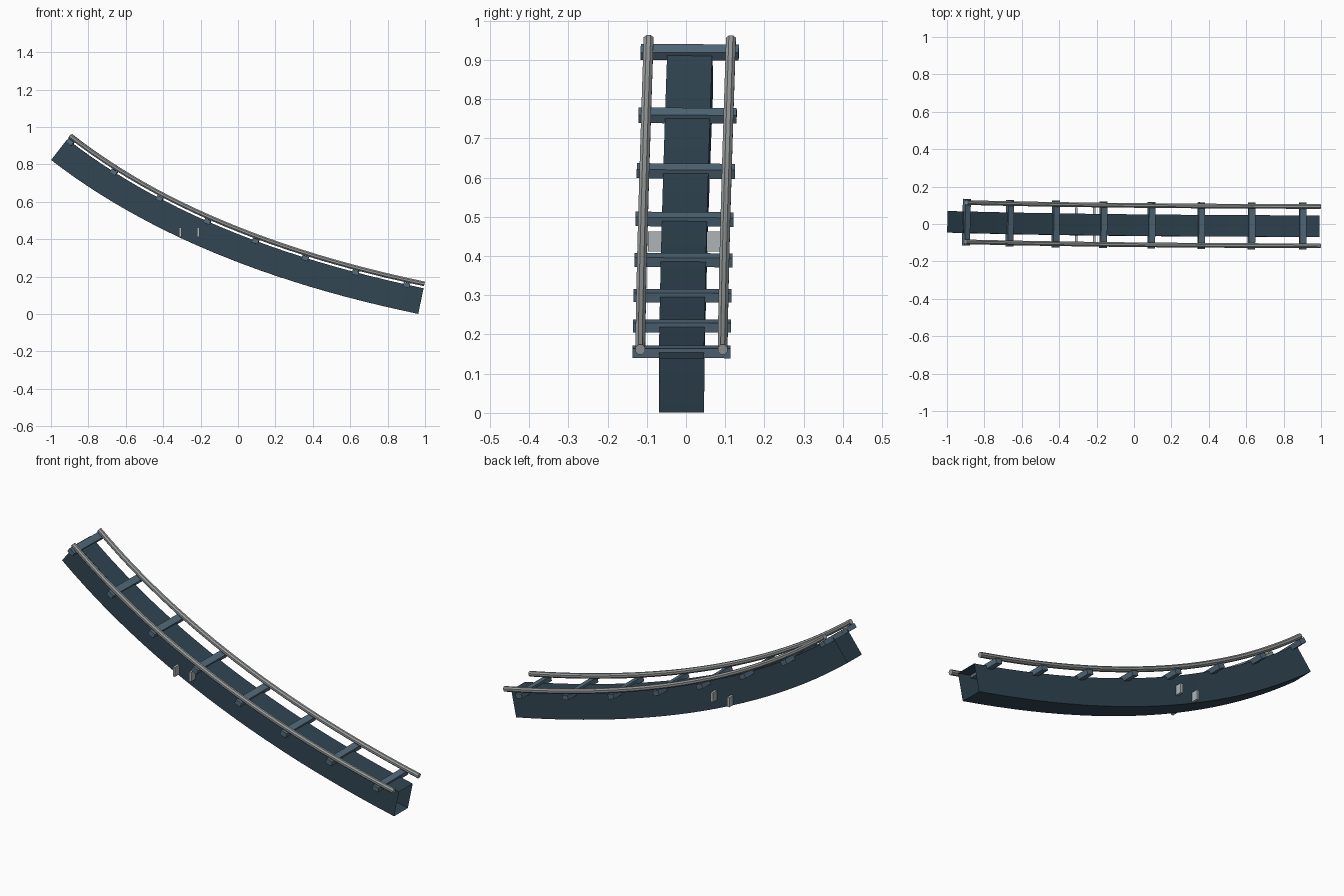
import bpy, bmesh, math
from mathutils import Vector, Matrix

if "Cube" in bpy.data.objects:
    bpy.data.objects.remove(bpy.data.objects["Cube"])


def material(name, rgb):
    m = bpy.data.materials.new(name)
    m.diffuse_color = (*rgb, 1)
    m.use_nodes = True
    m.node_tree.nodes["Principled BSDF"].inputs["Base Color"].default_value = m.diffuse_color
    return m


BEAM = material("dark slate blue", (0.030, 0.060, 0.085))
TIE = material("steel blue", (0.085, 0.145, 0.195))
RAIL = material("rail grey", (0.32, 0.335, 0.335))
PLATE = material("light grey", (0.42, 0.46, 0.47))

# Centre line of the beam top: a quadratic curve
P0 = Vector((-0.912, 0.010, 0.934))
P1 = Vector((-0.210, -0.009, 0.388))
P2 = Vector((0.992, -0.0115, 0.138))
ROLL = math.radians(1.2)


def frame(t):
    """Point, tangent, sideways and up directions at t."""
    p = P0 * (1 - t) ** 2 + P1 * 2 * t * (1 - t) + P2 * t * t
    tan = ((P1 - P0) * (1 - t) + (P2 - P1) * t).normalized()
    side = Vector((0, 0, 1)).cross(tan).normalized()
    side = Matrix.Rotation(ROLL * (1 - t), 3, tan) @ side
    if side.z > 0:
        side.z = -side.z
    side = (side - tan * side.dot(tan)).normalized()
    return p, tan, side, tan.cross(side)


def t_at(x):
    a, b, c = P0.x - 2 * P1.x + P2.x, 2 * (P1.x - P0.x), P0.x - x
    return (-b + math.sqrt(b * b - 4 * a * c)) / (2 * a)


def finish(bm, name, mat):
    bmesh.ops.recalc_face_normals(bm, faces=bm.faces)
    me = bpy.data.meshes.new(name)
    bm.to_mesh(me)
    bm.free()
    me.materials.append(mat)
    ob = bpy.data.objects.new(name, me)
    bpy.context.collection.objects.link(ob)
    return ob


def sweep(name, profile, mat, caps, steps=24):
    """Sweep a (side, up) profile along the track."""
    bm = bmesh.new()
    rings = []
    for i in range(steps + 1):
        p, _, s, u = frame(i / steps)
        rings.append([bm.verts.new(p + s * a + u * b) for a, b in profile])
    n = len(profile)
    for r, q in zip(rings, rings[1:]):
        for k in range(n):
            bm.faces.new((r[k], r[(k + 1) % n], q[(k + 1) % n], q[k]))
    if caps:
        bm.faces.new(rings[0])
        bm.faces.new(rings[-1])
    return finish(bm, name, mat)


def box(name, matrix, size, mat):
    bm = bmesh.new()
    bmesh.ops.create_cube(bm, size=1)
    bmesh.ops.scale(bm, vec=size, verts=bm.verts)
    bmesh.ops.transform(bm, matrix=matrix, verts=bm.verts)
    return finish(bm, name, mat)


# Hollow, open-ended box beam
W, D = 0.0575, 0.14
sweep("box_beam", [(-W, 0), (W, 0), (W, -D), (-W, -D)], BEAM, False)

# Two round rails above the beam
for side, label in ((-1, "front"), (1, "back")):
    ring = [(side * 0.105 + 0.0135 * math.cos(math.tau * (k + 0.5) / 8),
             0.024 + 0.0135 * math.sin(math.tau * (k + 0.5) / 8)) for k in range(8)]
    sweep(label + "_rail", ring, RAIL, True)

# Cross ties set into the beam top
for i, x in enumerate((-0.895, -0.663, -0.418, -0.163, 0.094, 0.36, 0.629, 0.902)):
    p, tan, s, u = frame(t_at(x))
    m = Matrix((tan, s, u)).transposed().to_4x4()
    m.translation = p - u * 0.002
    box(f"cross_tie_{i + 1}", m, (0.035, 0.25, 0.025), TIE)

# Upright mounting plates passing through the beam
for i, x in enumerate((-0.308, -0.212)):
    box(f"mounting_plate_{i + 1}", Matrix.Translation((x, -0.005, 0.437)),
        (0.013, 0.184, 0.05), PLATE)
